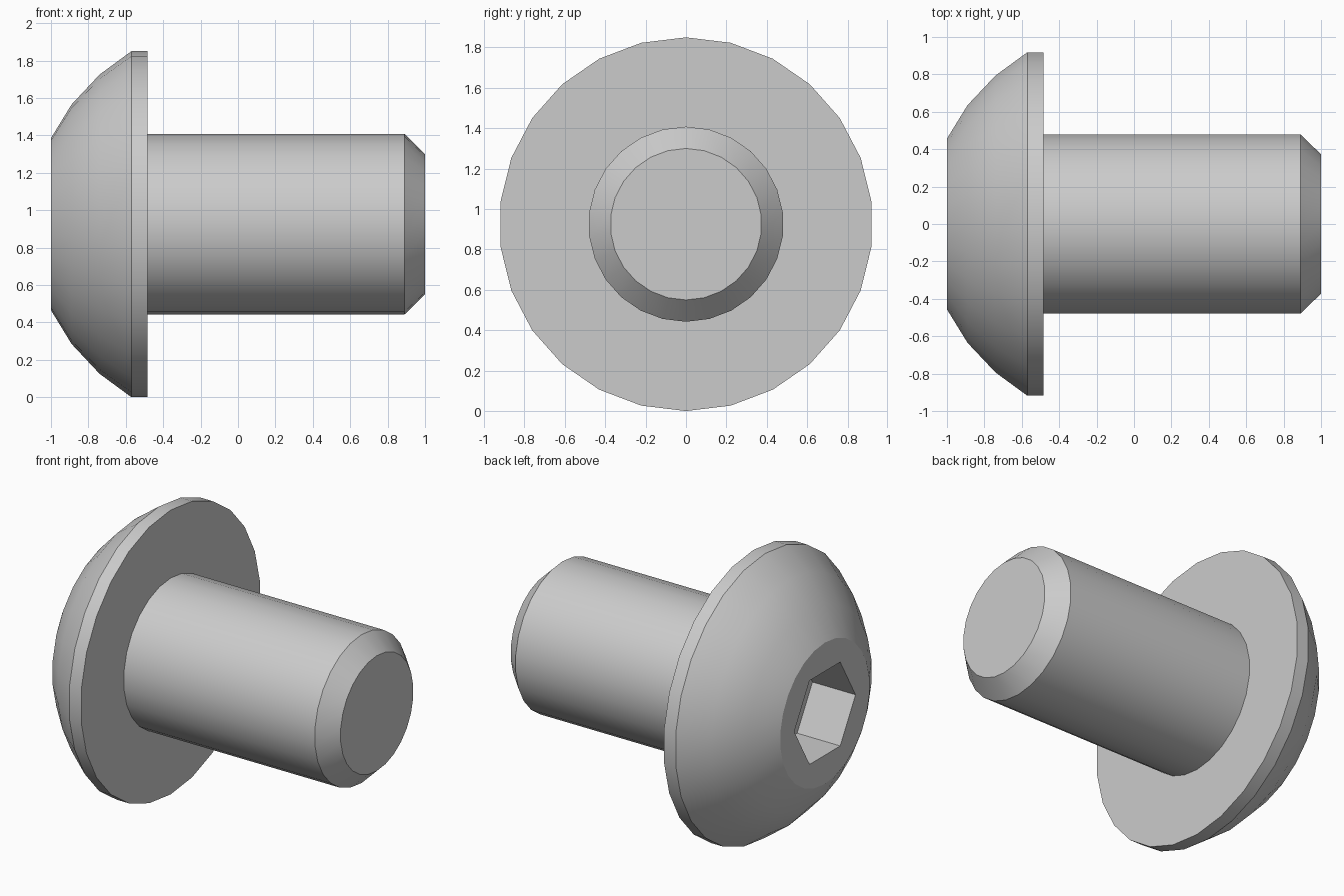
import bpy, bmesh, math

cube = bpy.data.objects.get("Cube")
if cube:
    bpy.data.objects.remove(cube, do_unlink=True)

SIDES = 26
AXIS_Z = 0.925

steel = bpy.data.materials.new("plain_grey_steel")
steel.use_nodes = True
grey = (0.6, 0.6, 0.6, 1)
steel.diffuse_color = grey
steel.node_tree.nodes["Principled BSDF"].inputs["Base Color"].default_value = grey


def lathe(name, profile, sides, start=0.0):
    """Closed solid turned about the x axis from (x, radius) points."""
    bm = bmesh.new()
    rings = []
    for x, r in profile:
        ring = []
        for i in range(sides):
            a = start + math.tau * i / sides
            ring.append(bm.verts.new((x, r * math.sin(a), AXIS_Z + r * math.cos(a))))
        rings.append(ring)
    for a, b in zip(rings, rings[1:]):
        for i in range(sides):
            j = (i + 1) % sides
            bm.faces.new((a[i], a[j], b[j], b[i]))
    bm.faces.new(rings[0])
    bm.faces.new(rings[-1])
    bmesh.ops.recalc_face_normals(bm, faces=bm.faces)
    mesh = bpy.data.meshes.new(name)
    bm.to_mesh(mesh)
    bm.free()
    mesh.materials.append(steel)
    obj = bpy.data.objects.new(name, mesh)
    bpy.context.collection.objects.link(obj)
    return obj


# Domed head, flat rim, shank and chamfered tip
screw = lathe("button_head_screw", [
    (-1.0, 0.46), (-0.89, 0.64), (-0.74, 0.80), (-0.57, 0.925),
    (-0.485, 0.925), (-0.485, 0.483), (0.89, 0.483), (1.0, 0.375),
], SIDES)

# Hexagonal socket, with corners towards the sides
cutter = lathe("socket_cutter", [(-1.2, 0.315), (-0.69, 0.315)], 6, math.pi / 2)
cutter.hide_render = True
cut = screw.modifiers.new("socket", 'BOOLEAN')
cut.operation = 'DIFFERENCE'
cut.solver = 'EXACT'
cut.object = cutter

bpy.ops.object.select_all(action='DESELECT')
screw.select_set(True)
bpy.context.view_layer.objects.active = screw
bpy.ops.object.modifier_apply(modifier=cut.name)
bpy.data.objects.remove(cutter, do_unlink=True)

# Smooth curved surfaces, crisp rim, chamfer and socket
bpy.ops.object.shade_smooth_by_angle(angle=math.radians(25))
